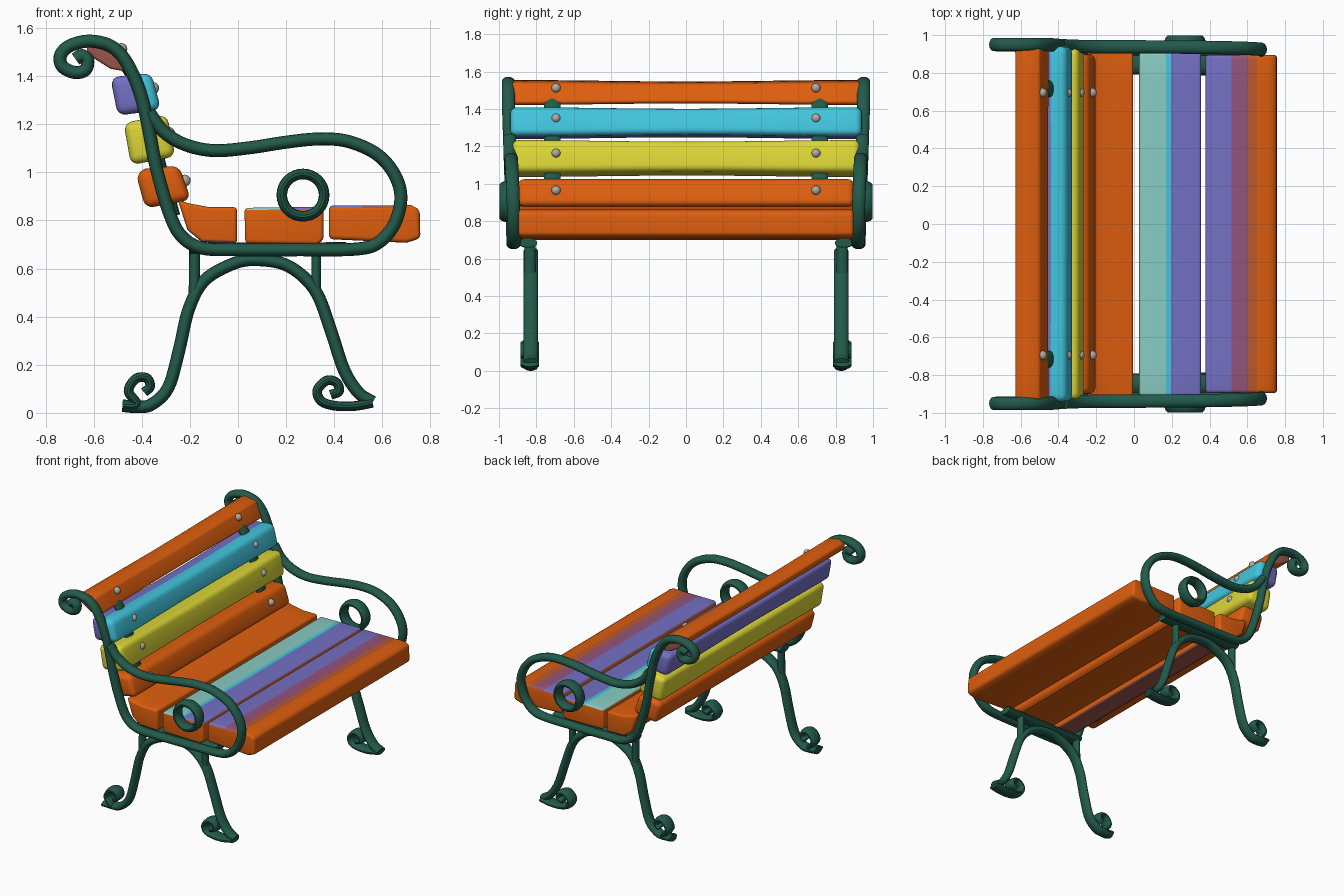
import bpy, bmesh, math
from mathutils import Vector

if "Cube" in bpy.data.objects:
    bpy.data.objects.remove(bpy.data.objects["Cube"])


def mat(name, r, g, b):
    lin = [((c / 255 + 0.055) / 1.055) ** 2.4 for c in (r, g, b)]
    m = bpy.data.materials.new(name)
    m.diffuse_color = (*lin, 1)
    m.use_nodes = True
    m.node_tree.nodes["Principled BSDF"].inputs["Base Color"].default_value = m.diffuse_color
    return m


ORANGE = mat("orange", 222, 94, 14)
CYAN = mat("cyan", 66, 198, 222)
YELLOW = mat("yellow", 220, 214, 54)
PURPLE = mat("purple", 116, 112, 196)
TEAL = mat("pale_teal", 136, 204, 194)
MAUVE = mat("mauve", 148, 84, 122)
RUST = mat("rust", 184, 88, 48)
BROWN = mat("red_brown", 158, 88, 80)
GREEN = mat("iron_green", 34, 90, 74)
GREY = mat("bolt_grey", 175, 170, 165)


def finish(bm, name, mats):
    bmesh.ops.recalc_face_normals(bm, faces=bm.faces)
    for f in bm.faces:
        f.smooth = True
    for e in bm.edges:
        e.smooth = len(e.link_faces) == 2 and e.calc_face_angle(0) < math.radians(38)
    me = bpy.data.meshes.new(name)
    bm.to_mesh(me)
    bm.free()
    for m in mats:
        me.materials.append(m)
    ob = bpy.data.objects.new(name, me)
    bpy.context.collection.objects.link(ob)
    return ob


def smooth_path(pts, n=6):
    p = [Vector(q) for q in pts]
    p = [2 * p[0] - p[1]] + p + [2 * p[-1] - p[-2]]
    out = []
    for i in range(1, len(p) - 2):
        a, b, c, d = p[i - 1:i + 3]
        for k in range(n):
            t = k / n
            out.append(0.5 * (2 * b + (c - a) * t + (2 * a - 5 * b + 4 * c - d) * t * t
                              + (3 * b - a - 3 * c + d) * t ** 3))
    return out + [p[-2]]


def tube(name, pts, r, ry, y, side, n=6, closed=False):
    """Elliptical bar swept along an x-z path; y is a number or a function of x, z."""
    path = [Vector(q) for q in pts] if closed else smooth_path(pts, n)
    bm = bmesh.new()
    rings = []
    last = len(path) - 1
    for i, c in enumerate(path):
        if closed:
            t = path[(i + 1) % len(path)] - path[i - 1]
        else:
            t = path[min(i + 1, last)] - path[max(i - 1, 0)]
        nrm = Vector((-t.y, t.x)).normalized()
        yc = y(c.x, c.y) if callable(y) else y
        ring = []
        for k in range(14):
            a = 2 * math.pi * k / 14
            q = c + nrm * r * math.cos(a)
            ring.append(bm.verts.new((q.x, side * (yc + ry * math.sin(a)), q.y)))
        rings.append(ring)
    pairs = list(zip(rings, rings[1:]))
    if closed:
        pairs.append((rings[-1], rings[0]))
    for A, B in pairs:
        for k in range(14):
            bm.faces.new((A[k], A[(k + 1) % 14], B[(k + 1) % 14], B[k]))
    if not closed:
        bm.faces.new(rings[0])
        bm.faces.new(rings[-1])
    return finish(bm, name, [GREEN])


def slat(name, prof, L, mats, bevel=0.025, pinch=0.0, cuts=(), rule=None):
    """Rounded plank: x-z profile extruded over y = -L..L, then cut and coloured."""
    bm = bmesh.new()
    zc = sum(p[1] for p in prof) / len(prof)
    rings = []
    for i in range(13):
        t = -1 + i / 6
        s = 1 - pinch * math.cos(t * math.pi / 2) ** 2
        rings.append([bm.verts.new((x, t * L, zc + (z - zc) * s)) for x, z in prof])
    m = len(prof)
    for A, B in zip(rings, rings[1:]):
        for k in range(m):
            bm.faces.new((A[k], A[(k + 1) % m], B[(k + 1) % m], B[k]))
    bm.faces.new(rings[0])
    bm.faces.new(rings[-1])
    bmesh.ops.recalc_face_normals(bm, faces=bm.faces)
    sharp = [e for e in bm.edges if e.calc_face_angle(0) > math.radians(40)]
    bmesh.ops.bevel(bm, geom=sharp, offset=bevel, segments=4, profile=0.5, affect='EDGES',
                    clamp_overlap=True)
    for co, no in cuts:
        bmesh.ops.bisect_plane(bm, geom=bm.verts[:] + bm.edges[:] + bm.faces[:],
                               plane_co=co, plane_no=no)
    bm.normal_update()
    if rule:
        for f in bm.faces:
            f.material_index = rule(f.calc_center_median(), f.normal)
    return finish(bm, name, mats)


def xcut(x):
    return ((x, 0, 0), (1, 0, 0))


# Seat planks
slat("seat_plank_rear", [(-.25, .885), (-.2, .87), (-.12, .855), (-.004, .855), (-.004, .705),
                         (-.15, .71), (-.21, .76)], .92, [ORANGE, BROWN], .015,
     rule=lambda c, n: 1 if n.z < -.5 else 0)
slat("seat_plank_middle", [(.027, .852), (.355, .857), (.355, .72), (.33, .70), (.03, .705)],
     .91, [ORANGE, TEAL, CYAN, PURPLE], .015, cuts=[xcut(.17), xcut(.195)],
     rule=lambda c, n: 0 if n.z < .5 else 1 if c.x < .17 else 2 if c.x < .195 else 3)
slat("seat_plank_front", [(.378, .862), (.72, .863), (.755, .845), (.758, .725), (.70, .707),
                          (.378, .722)], .895, [ORANGE, PURPLE, MAUVE, RUST], .018,
     cuts=[xcut(.515), xcut(.6), xcut(.65)],
     rule=lambda c, n: 0 if n.z < .5 or c.x > .65 else 1 if c.x < .515 else 2 if c.x < .6 else 3)

# Back planks
slat("back_plank_1", [(-.425, .995), (-.385, 1.015), (-.245, 1.028), (-.195, .885), (-.385, .85)],
     .90, [ORANGE], .035)
slat("back_plank_2", [(-.475, 1.205), (-.295, 1.24), (-.26, 1.065), (-.445, 1.03)],
     .93, [YELLOW], .035, .08)
slat("back_plank_3", [(-.53, 1.395), (-.36, 1.413), (-.32, 1.26), (-.50, 1.235)],
     .94, [PURPLE, CYAN], .035, .1, cuts=[((-.44, 0, 1.4), (.86, 0, .5))],
     rule=lambda c, n: 1 if (c.x + .44) * .86 + (c.z - 1.4) * .5 > 0 else 0)
slat("back_plank_4", [(-.63, 1.535), (-.59, 1.555), (-.50, 1.54), (-.45, 1.435), (-.47, 1.42),
                      (-.53, 1.43), (-.625, 1.49)], .93, [ORANGE, BROWN], .018, .12,
     rule=lambda c, n: 1 if abs(n.y) > .8 else 0)

# Iron paths in the x-z plane
BACK = [(-.675, 1.47), (-.65, 1.485), (-.625, 1.465), (-.635, 1.425), (-.68, 1.415),
        (-.73, 1.44), (-.738, 1.485), (-.70, 1.525), (-.62, 1.545), (-.53, 1.525),
        (-.465, 1.46), (-.41, 1.34), (-.375, 1.2), (-.34, 1.02), (-.285, .83), (-.235, .735),
        (-.15, .685), (0, .678), (.25, .678), (.48, .68), (.58, .705), (.65, .785), (.677, .9),
        (.645, 1.0), (.57, 1.08), (.45, 1.13), (.33, 1.138), (.2, 1.125), (.05, 1.102),
        (-.1, 1.09), (-.22, 1.115), (-.31, 1.17), (-.37, 1.25)]
LEGS = [(-.48, .03), (-.42, .025), (-.36, .035), (-.29, .105), (-.245, .26), (-.205, .43),
        (-.14, .55), (-.02, .62), (.08, .636), (.21, .61), (.32, .51), (.385, .345),
        (.44, .18), (.50, .085), (.56, .045)]
CURL_REAR = [(-.48, .03), (-.42, .035), (-.455, .09), (-.425, .142), (-.38, .145),
             (-.365, .11), (-.39, .085)]
CURL_FRONT = [(.385, .075), (.42, .09), (.41, .125), (.37, .135), (.33, .095), (.345, .05),
              (.40, .03), (.48, .028), (.56, .042)]
RIB = [(-.26, .82), (-.31, 1.0), (-.365, 1.2), (-.44, 1.39), (-.505, 1.48)]
RING = [(.27 + .088 * math.cos(a * math.pi / 16), .905 + .088 * math.sin(a * math.pi / 16))
        for a in range(32)]


def frame_y(x, z):
    return .925 + .025 * min(1, max(0, (z - .7) / .75)) - .012 * max(0, x)


for side, tag in ((1, "far"), (-1, "near")):
    tube("arm_and_back_frame_" + tag, BACK, .027, .036, frame_y, side)
    tube("armrest_ring_" + tag, RING, .022, .045, .953, side, closed=True)
    tube("leg_arch_" + tag, LEGS, .026, .04, .83, side)
    tube("rear_foot_curl_" + tag, CURL_REAR, .02, .05, .835, side)
    tube("front_foot_curl_" + tag, CURL_FRONT, .02, .05, .835, side)
    tube("rear_strut_" + tag, [(-.182, .5), (-.18, .68)], .023, .03, .835, side, 2)
    tube("front_strut_" + tag, [(.325, .52), (.325, .68)], .02, .03, .835, side, 2)
    tube("seat_bearer_" + tag, [(-.2, .685), (.1, .682), (.45, .685)], .025, .05, .845, side)
    tube("back_rib_" + tag, RIB, .02, .045, .715, side)
    # Round bolt heads on the back planks
    for i, (x, z) in enumerate([(-.222, .965), (-.287, 1.163), (-.353, 1.35), (-.485, 1.512)]):
        bm = bmesh.new()
        bmesh.ops.create_uvsphere(bm, u_segments=16, v_segments=10, radius=.025)
        bmesh.ops.translate(bm, vec=(x, side * .695, z), verts=bm.verts)
        finish(bm, "bolt_%s_%d" % (tag, i + 1), [GREY])
